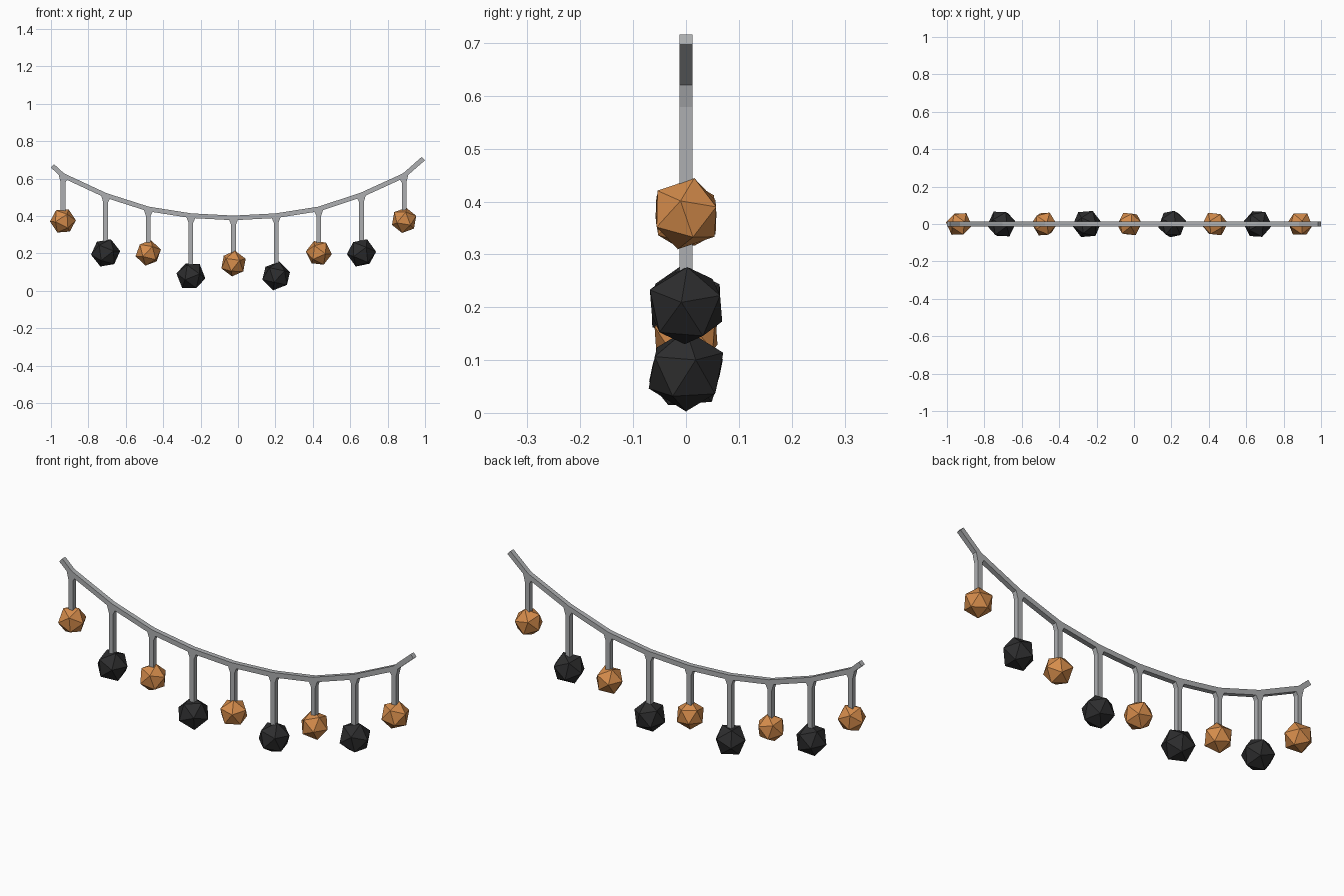
import bpy, bmesh, math, random
from mathutils import Euler

if "Cube" in bpy.data.objects:
    bpy.data.objects.remove(bpy.data.objects["Cube"])
random.seed(4)

def material(name, rgb):
    m = bpy.data.materials.new(name)
    m.diffuse_color = (*rgb, 1)
    m.use_nodes = True
    m.node_tree.nodes["Principled BSDF"].inputs["Base Color"].default_value = m.diffuse_color
    return m

grey = material("cord grey", (0.42, 0.43, 0.44))
orange = material("lantern orange", (0.66, 0.26, 0.07))
black = material("lantern black", (0.026, 0.026, 0.027))
W = 0.0125  # half thickness of the cord

def finish(bm, name, mat):
    bmesh.ops.recalc_face_normals(bm, faces=bm.faces)
    me = bpy.data.meshes.new(name)
    bm.to_mesh(me)
    bm.free()
    me.materials.append(mat)
    ob = bpy.data.objects.new(name, me)
    bpy.context.collection.objects.link(ob)
    return ob

def strip(name, rails, mat):
    """Square bar from pairs of (x, z) points, W deep to each side of y = 0."""
    bm = bmesh.new()
    rings = [[bm.verts.new((p[0], y, p[1])) for p, y in
              ((a, -W), (b, -W), (b, W), (a, W))] for a, b in rails]
    for r, s in zip(rings, rings[1:]):
        for i in range(4):
            j = (i + 1) % 4
            bm.faces.new((r[i], r[j], s[j], s[i]))
    bm.faces.new(rings[0])
    bm.faces.new(rings[-1])
    return finish(bm, name, mat)

# hanging cord
cord = [(-0.992, 0.668), (-0.936, 0.617), (-0.708, 0.511), (-0.48, 0.438),
        (-0.252, 0.402), (-0.024, 0.39), (0.204, 0.402), (0.432, 0.438),
        (0.66, 0.513), (0.888, 0.617), (0.991, 0.707)]
rails = []
for i, (x, z) in enumerate(cord):
    a, b = cord[max(i - 1, 0)], cord[min(i + 1, len(cord) - 1)]
    t = math.atan2(b[1] - a[1], b[0] - a[0])
    dx, dz = -math.sin(t) * W, math.cos(t) * W
    rails.append(((x + dx, z + dz), (x - dx, z - dz)))
strip("cord", rails, grey)

def cord_z(x):
    for (x0, z0), (x1, z1) in zip(cord, cord[1:]):
        if x0 <= x <= x1:
            return z0 + (z1 - z0) * (x - x0) / (x1 - x0)

# drops with a flared top, each holding a faceted lantern
heights = [0.374, 0.203, 0.203, 0.080, 0.146, 0.080, 0.203, 0.203, 0.377]
for i, ((x, z), h) in enumerate(zip(cord[1:-1], heights)):
    f = 0.026
    strip(f"drop_{i + 1}", [
        ((x - f, cord_z(x - f) - 0.005), (x + f, cord_z(x + f) - 0.005)),
        ((x - W, z - 0.038), (x + W, z - 0.038)),
        ((x - W, h + 0.03), (x + W, h + 0.03))], grey)
    big = i % 2
    bm = bmesh.new()
    bmesh.ops.create_icosphere(bm, subdivisions=1, radius=0.079 if big else 0.07)
    rot = Euler([random.uniform(0, 2 * math.pi) for _ in range(3)])
    bmesh.ops.rotate(bm, verts=bm.verts, matrix=rot.to_matrix())
    ob = finish(bm, f"lantern_{i + 1}", black if big else orange)
    ob.location = (x, 0, h)
